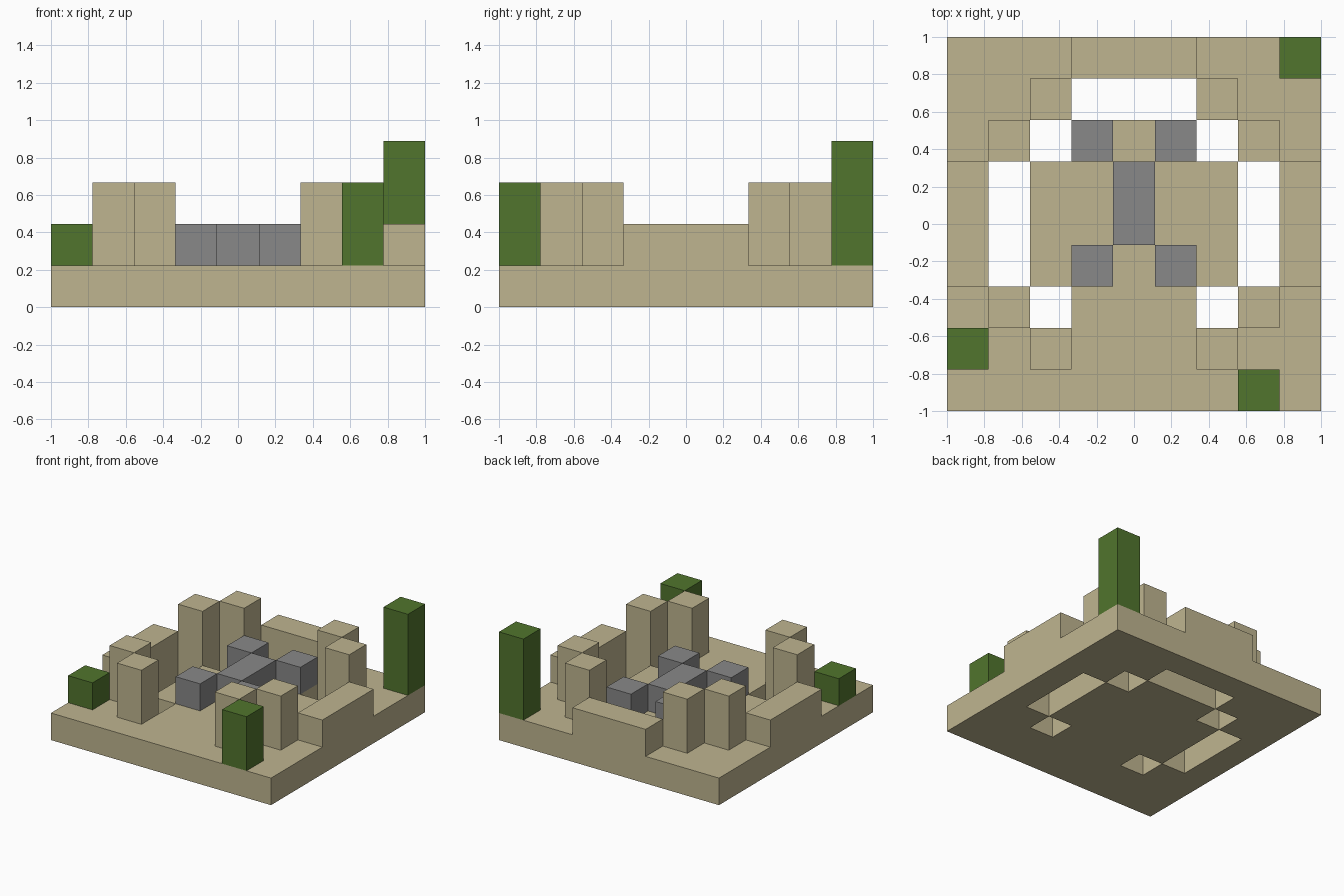
import bpy
import bmesh

cube = bpy.data.objects.get("Cube")
if cube:
    bpy.data.objects.remove(cube, do_unlink=True)

N = 9          # cells along each side
U = 2 / N      # size of one cell


def material(name, rgb):
    # Convert display values to linear
    lin = [((c / 255 + 0.055) / 1.055) ** 2.4 for c in rgb] + [1]
    mat = bpy.data.materials.new(name)
    mat.use_nodes = True
    mat.diffuse_color = lin
    bsdf = mat.node_tree.nodes["Principled BSDF"]
    bsdf.inputs["Base Color"].default_value = lin
    bsdf.inputs["Roughness"].default_value = 0.9
    return mat


SAND = material("sand", (191, 181, 144))
STONE = material("grey stone", (136, 136, 136))
GREEN = material("cactus green", (81, 117, 45))


def add_object(name, bm, mat):
    mesh = bpy.data.meshes.new(name)
    bm.to_mesh(mesh)
    bm.free()
    mesh.materials.append(mat)
    obj = bpy.data.objects.new(name, mesh)
    bpy.context.collection.objects.link(obj)
    return obj


def block(name, col, row, height, mat, cols=1, rows=1):
    """Box standing on the base, placed and sized in cells."""
    size = (cols * U, rows * U, height * U)
    low = (-1 + col * U, -1 + row * U, U)
    bm = bmesh.new()
    bmesh.ops.create_cube(bm, size=1)
    for v in bm.verts:
        v.co = [low[i] + (v.co[i] + 0.5) * size[i] for i in range(3)]
    return add_object(name, bm, mat)


# Base slab with open pits, the side pits mirrored left to right
half_pits = {(2, 2), (2, 6), (1, 3), (1, 4), (1, 5), (3, 7), (4, 7)}
pits = half_pits | {(N - 1 - c, r) for c, r in half_pits}
bm = bmesh.new()
bmesh.ops.create_grid(bm, x_segments=N, y_segments=N, size=1)
holes = []
for f in bm.faces:
    p = f.calc_center_median()
    if (int((p.x + 1) / U), int((p.y + 1) / U)) in pits:
        holes.append(f)
bmesh.ops.delete(bm, geom=holes, context='FACES')
top = bmesh.ops.extrude_face_region(bm, geom=bm.faces[:])["geom"]
bmesh.ops.translate(bm, vec=(0, 0, U),
                    verts=[g for g in top if isinstance(g, bmesh.types.BMVert)])
bmesh.ops.recalc_face_normals(bm, faces=bm.faces[:])
add_object("base_slab", bm, SAND)

# Pillars and side parts, mirrored
for side, flip in (("right", False), ("left", True)):
    def at(c):
        return N - 1 - c if flip else c
    for label, c, r in (("front_inner", 2, 1), ("front_outer", 1, 2),
                        ("back_outer", 1, 6), ("back_inner", 2, 7)):
        block(f"{side}_{label}_pillar", at(c), r, 2, SAND)
    block(f"{side}_wall", at(0), 3, 1, SAND, rows=3)
    block(f"{side}_front_stone", at(3), 3, 1, STONE)
    block(f"{side}_back_stone", at(3), 6, 1, STONE)

# Parts on the centre line
block("back_wall", 3, 8, 1, SAND, cols=3)
block("centre_stone", 4, 4, 1, STONE, rows=2)

# Cacti of three heights
block("short_cactus", 0, 1, 1, GREEN)
block("medium_cactus", 7, 0, 2, GREEN)
block("tall_cactus", 8, 8, 3, GREEN)
